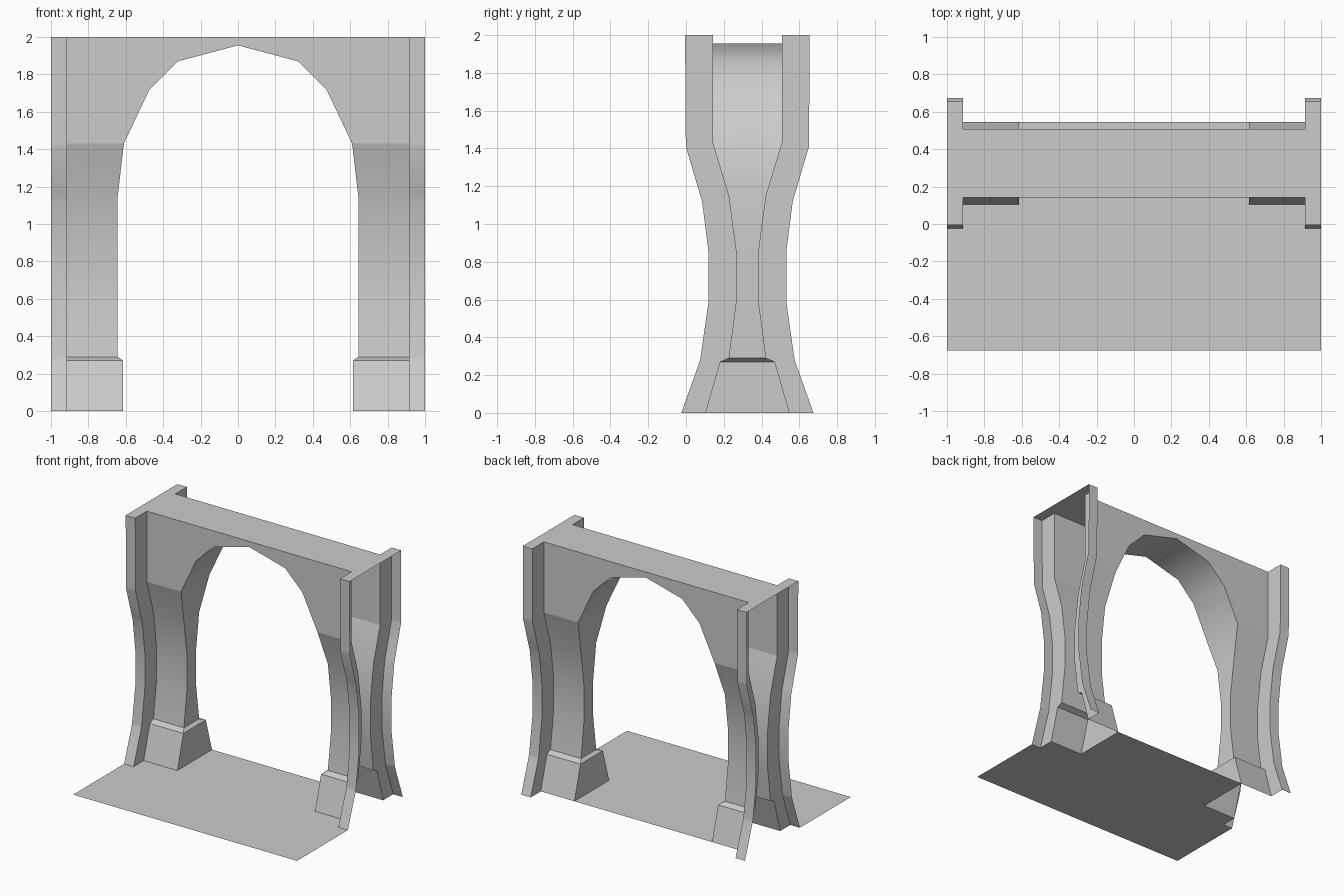
import bpy, math

if "Cube" in bpy.data.objects:
    bpy.data.objects.remove(bpy.data.objects["Cube"])

CY = 0.325        # y of the wall's centre plane
STEP = 0.915      # x where the end flange meets the wall

# Profiles as (z, value): half depth of wall, half depth of flange, opening half width
WALL = [(0, .221), (.27, .143), (.29, .097), (.58, .058), (.86, .058),
        (1.15, .097), (1.43, .182), (2, .182)]
FLANGE = [(0, .35), (.28, .25), (.58, .207), (.86, .207), (1.12, .24),
          (1.41, .326), (2, .33)]
OPENING = [(0, .615), (.27, .615), (.29, .643), (1.15, .643), (1.43, .61),
           (1.715, .475), (1.87, .32), (1.955, 0), (2, 0)]


def at(profile, z):
    for (z0, v0), (z1, v1) in zip(profile, profile[1:]):
        if z <= z1:
            return v0 + (v1 - v0) * (z - z0) / (z1 - z0)
    return profile[-1][1]


def levels(z0, z1, *profiles):
    zs = {z for p in profiles for z, _ in p}
    return sorted(z for z in zs if z0 <= z <= z1)


def make(name, verts, faces, mirror_y=True):
    mesh = bpy.data.meshes.new(name)
    mesh.from_pydata(verts, [], faces)
    mesh.validate()
    ob = bpy.data.objects.new(name, mesh)
    bpy.context.collection.objects.link(ob)
    ob.location.y = CY
    bpy.context.view_layer.objects.active = ob
    bpy.ops.object.select_all(action='DESELECT')
    ob.select_set(True)
    bpy.ops.object.shade_smooth_by_angle(angle=math.radians(35))
    mod = ob.modifiers.new("Mirror", 'MIRROR')
    mod.use_axis = (True, mirror_y, False)
    return ob


def loft(name, zs, section):
    """Join the open cross-section at each height with quads."""
    verts = [(x, y, z) for z in zs for x, y in section(z)]
    n = len(section(zs[0]))
    faces = [(r * n + p + 1, r * n + p, (r + 1) * n + p, (r + 1) * n + p + 1)
             for r in range(len(zs) - 1) for p in range(n - 1)]
    return make(name, verts, faces)


def wall_section(z):
    return [(STEP, -at(WALL, z)), (at(OPENING, z), -at(WALL, z))]


def lining_section(z):
    return [(at(OPENING, z), -at(WALL, z)), (at(OPENING, z), 0)]


def flange_section(z):
    return [(1, -at(FLANGE, z)), (STEP, -at(FLANGE, z)), (STEP, -at(WALL, z))]


# Curved end flanges, open at the outer ends
loft("end_flange", levels(0, 2, WALL, FLANGE), flange_section)
# Flared plinths at the pier feet
loft("pier_base", levels(0, .29, WALL, OPENING),
     lambda z: wall_section(z) + lining_section(z)[1:])
# Waisted pier faces and the flat wall around the arch
loft("pier_face", levels(.29, 1.43, WALL, OPENING), wall_section)
loft("arch_wall", levels(1.43, 2, WALL, OPENING), wall_section)
# Inner surface of the opening
loft("arch_lining", levels(.29, 1.955, WALL, OPENING), lining_section)

# Top cap
w, f = at(WALL, 2), at(FLANGE, 2)
top = [(0, -w), (STEP, -w), (STEP, -f), (1, -f), (1, 0), (0, 0)]
make("top_cap", [(x, y, 2) for x, y in top], [range(len(top))])

# Floor in front of and through the arch, cut around the pier feet
w, f, o = at(WALL, 0), at(FLANGE, 0), at(OPENING, 0)
floor = [(0, -1), (1, -1), (1, -f), (STEP, -f), (STEP, -w), (o, -w), (o, w), (0, w)]
make("floor", [(x, y, 0) for x, y in floor], [range(len(floor))], mirror_y=False)
